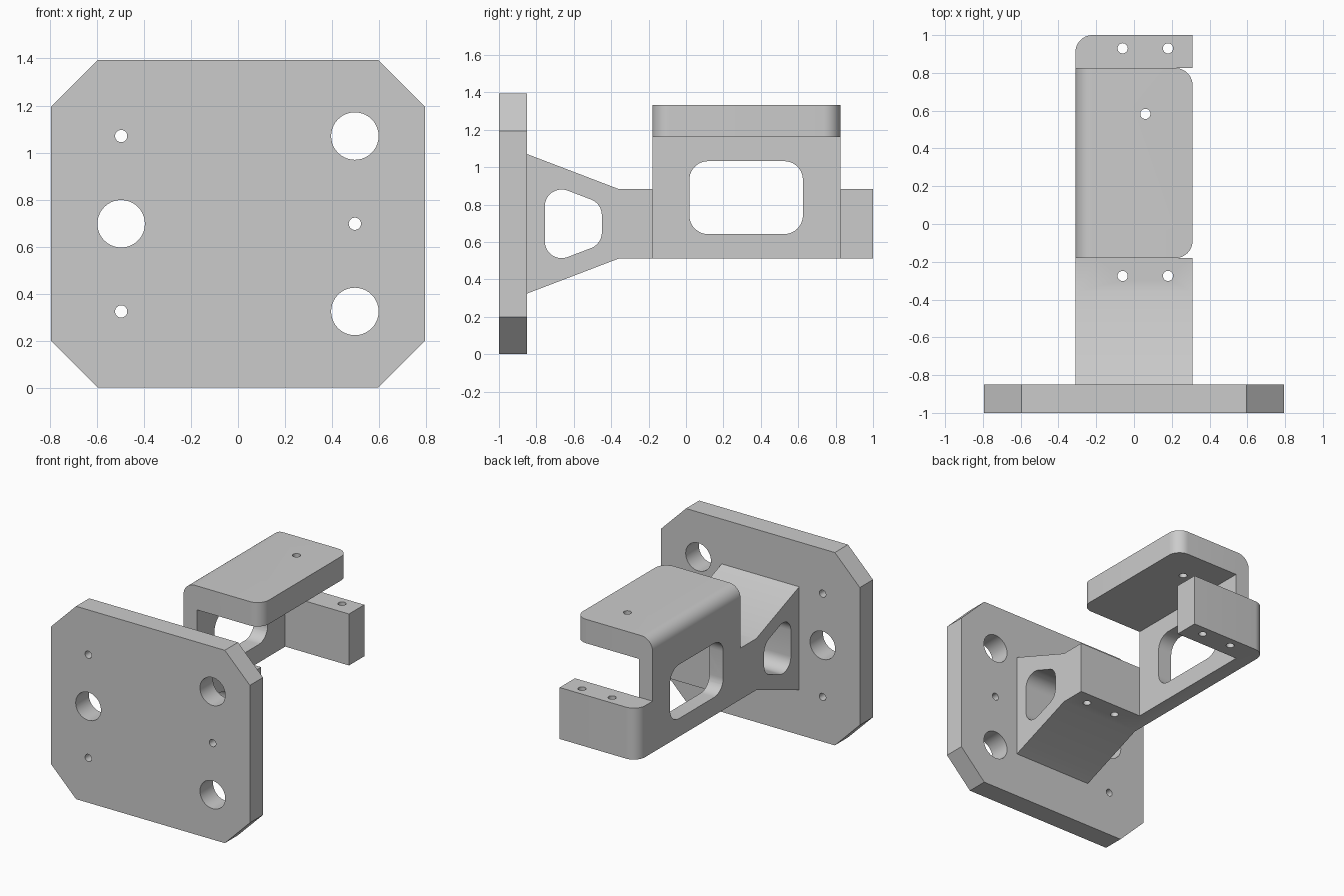
import bpy, bmesh, math
from mathutils import Vector

cube = bpy.data.objects.get("Cube")
if cube:
    bpy.data.objects.remove(cube, do_unlink=True)

grey = bpy.data.materials.new("light_grey")
grey.use_nodes = True
COLOUR = (0.6, 0.6, 0.6, 1)
grey.diffuse_color = COLOUR
grey.node_tree.nodes["Principled BSDF"].inputs["Base Color"].default_value = COLOUR


def rounded(points, radii, steps=10):
    """Replace the corners of a 2D outline with arcs."""
    pts, out = [Vector(p) for p in points], []
    for i, p in enumerate(pts):
        r = radii[i]
        if r == 0:
            out.append(tuple(p))
            continue
        a = (pts[i - 1] - p).normalized()
        b = (pts[(i + 1) % len(pts)] - p).normalized()
        half = a.angle(b) / 2
        centre = p + (a + b).normalized() * r / math.sin(half)
        start = p + a * r / math.tan(half) - centre
        end = p + b * r / math.tan(half) - centre
        sweep = math.atan2(start.x * end.y - start.y * end.x, start.dot(end))
        for k in range(steps + 1):
            t = sweep * k / steps
            c, s = math.cos(t), math.sin(t)
            out.append((centre.x + start.x * c - start.y * s,
                        centre.y + start.x * s + start.y * c))
    return out


def prism(name, outline, axis, low, high, round_edge=None, radius=0.09):
    """Extrude a 2D outline along an axis; optionally round chosen edges."""
    place = {"x": lambda u, v, w: (w, u, v),
             "y": lambda u, v, w: (u, w, v),
             "z": lambda u, v, w: (u, v, w)}[axis]
    bm = bmesh.new()
    face = bm.faces.new([bm.verts.new(place(u, v, low)) for u, v in outline])
    new = bmesh.ops.extrude_face_region(bm, geom=[face])["geom"]
    move = Vector(place(0, 0, high - low))
    bmesh.ops.translate(bm, vec=move, verts=[g for g in new if isinstance(g, bmesh.types.BMVert)])
    if round_edge:
        edges = [e for e in bm.edges if all(round_edge(v.co) for v in e.verts)
                 and abs(e.verts[0].co.z - e.verts[1].co.z) > 0.01]
        bmesh.ops.bevel(bm, geom=edges, offset=radius, segments=10, profile=0.5, affect="EDGES")
    bmesh.ops.recalc_face_normals(bm, faces=bm.faces)
    mesh = bpy.data.meshes.new(name)
    bm.to_mesh(mesh)
    bm.free()
    mesh.materials.append(grey)
    obj = bpy.data.objects.new(name, mesh)
    bpy.context.collection.objects.link(obj)
    return obj


def rect(u0, u1, v0, v1):
    return [(u0, v0), (u1, v0), (u1, v1), (u0, v1)]


def circle(u, v, r, n=40):
    return [(u + r * math.cos(math.tau * k / n), v + r * math.sin(math.tau * k / n)) for k in range(n)]


def combine(target, other, operation):
    """Apply a boolean and remove the helper."""
    mod = target.modifiers.new("combine", "BOOLEAN")
    mod.object, mod.operation, mod.solver = other, operation, "EXACT"
    bpy.context.view_layer.objects.active = target
    bpy.ops.object.modifier_apply(modifier=mod.name)
    bpy.data.objects.remove(other, do_unlink=True)


def finish(obj):
    bm = bmesh.new()
    bm.from_mesh(obj.data)
    bmesh.ops.remove_doubles(bm, verts=bm.verts, dist=0.0002)
    bm.to_mesh(obj.data)
    bm.free()
    bpy.ops.object.select_all(action="DESELECT")
    obj.select_set(True)
    bpy.context.view_layer.objects.active = obj
    bpy.ops.object.shade_smooth_by_angle(angle=math.radians(30))


MID = 0.697           # height of the arm's centre line
HALF = 0.31           # half width of the arm
INNER = -0.2          # inner face of the side wall
Y0, Y1 = -0.18, 0.825  # ends of the side wall

# Mounting plate with cut corners
W, H, C = 0.795, 2 * MID, 0.2
plate = prism("mounting_plate", [(-W + C, 0), (W - C, 0), (W, C), (W, H - C),
                                 (W - C, H), (-W + C, H), (-W, H - C), (-W, C)], "y", -1, -0.85)
for side in (-1, 1):
    for row in (-1, 0, 1):
        big = (side == 1) == (row != 0)
        hole = circle(side * 0.497, MID + row * 0.373, 0.101 if big else 0.026)
        combine(plate, prism("hole_cutter", hole, "y", -1.1, -0.7), "DIFFERENCE")

# Arm: flared neck, rail and back block
upper = [(-0.85, 0.373), (-0.36, 0.186), (1, 0.186)]
side_outline = [(y, MID + h) for y, h in upper] + [(y, MID - h) for y, h in reversed(upper)]
arm = prism("bracket_arm", side_outline, "x", -HALF, HALF,
            lambda p: p.x < 0 and p.y > 0.99)
combine(arm, prism("pocket_cutter", rect(INNER, 1, Y0, Y1), "z", 0, 2), "DIFFERENCE")

# Side wall and top flange
section = rounded([(-HALF, MID), (INNER, MID), (INNER, 1.16), (HALF, 1.16), (HALF, 1.333), (-HALF, 1.333)],
                  [0, 0, 0, 0, 0, 0.09])
hood = prism("hood", section, "y", Y0, Y1, lambda p: p.x > HALF - 0.01)
combine(arm, hood, "UNION")

# Windows through the wall and the neck
wall_window = rounded(rect(0.018, 0.625, 0.642, 1.032), [0.1] * 4)
neck_half = [(-0.755, 0.224), (-0.45, 0.108)]
neck_window = rounded([(y, MID + h) for y, h in neck_half] + [(y, MID - h) for y, h in reversed(neck_half)],
                      [0.09] * 4)
for outline in (wall_window, neck_window):
    combine(arm, prism("window_cutter", outline, "x", -1, 1), "DIFFERENCE")

# Screw holes
for x, y in [(-0.06, 0.93), (0.18, 0.93), (-0.06, -0.275), (0.18, -0.275), (0.06, 0.583)]:
    combine(arm, prism("screw_cutter", circle(x, y, 0.027, 24), "z", 0, 2), "DIFFERENCE")

finish(plate)
finish(arm)
